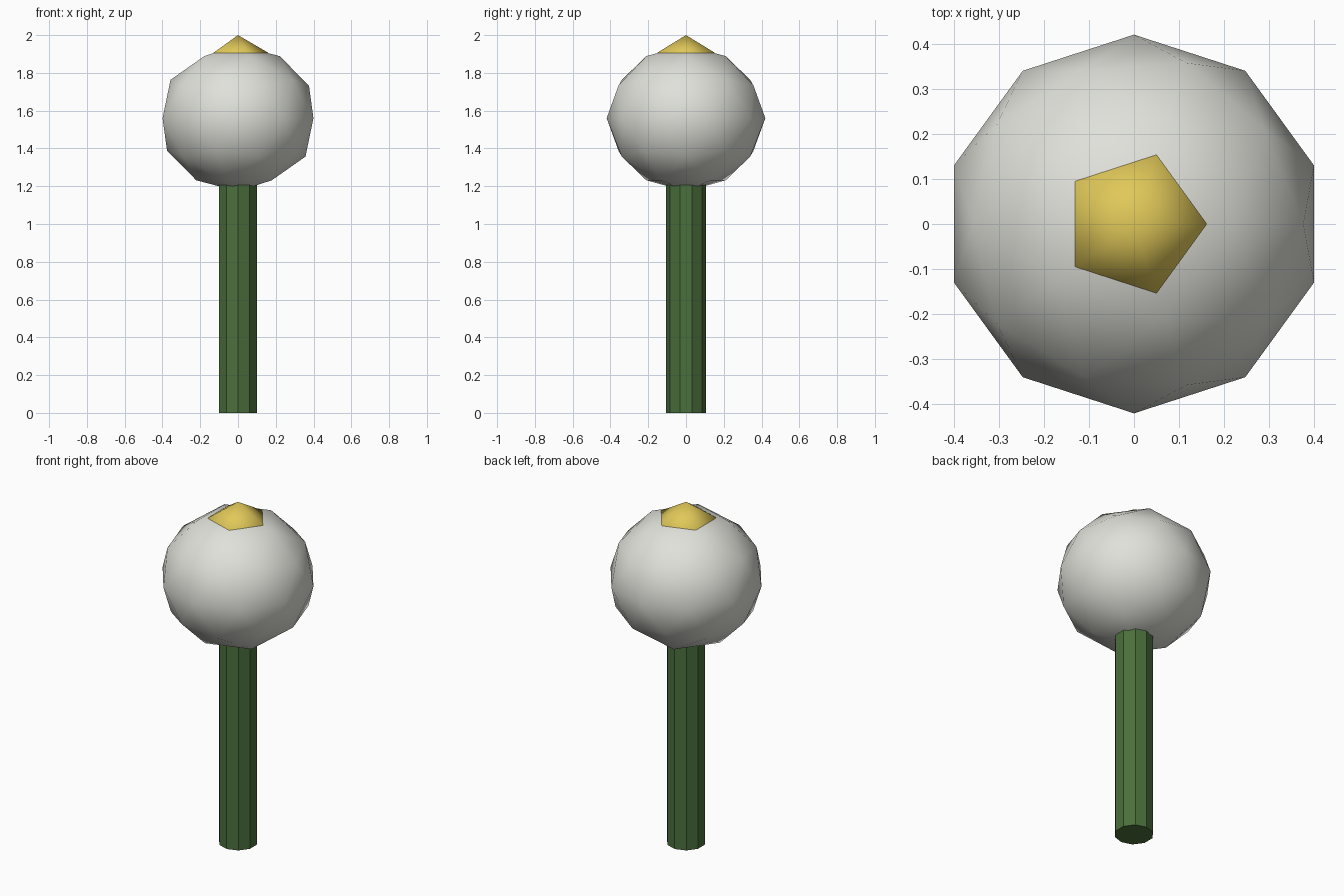
import bpy

if "Cube" in bpy.data.objects:
    bpy.data.objects.remove(bpy.data.objects["Cube"])


def material(name, rgb):
    m = bpy.data.materials.new(name)
    m.diffuse_color = (*rgb, 1)
    m.use_nodes = True
    m.node_tree.nodes["Principled BSDF"].inputs["Base Color"].default_value = m.diffuse_color
    return m


def finish(name, mat, scale=(1, 1, 1), smooth=False):
    ob = bpy.context.object
    ob.name = name
    ob.scale = scale
    bpy.ops.object.transform_apply(location=False, rotation=False, scale=True)
    ob.data.materials.append(mat)
    for p in ob.data.polygons:
        p.use_smooth = smooth
    return ob


green = material("stem green", (0.07, 0.16, 0.045))
white = material("petal white", (0.75, 0.75, 0.70))
yellow = material("centre yellow", (0.75, 0.58, 0.10))

# Stem: faceted post reaching just inside the bloom
bpy.ops.mesh.primitive_cylinder_add(vertices=10, radius=0.105, depth=1.22, location=(0, 0, 0.61))
finish("stem", green)

# Bloom: slightly flattened low-poly ball
bpy.ops.mesh.primitive_ico_sphere_add(subdivisions=2, radius=0.42, location=(0, 0, 1.56))
finish("bloom", white, (1, 1, 0.92), smooth=True)

# Centre: small icosahedron poking out of the top
bpy.ops.mesh.primitive_ico_sphere_add(subdivisions=1, radius=0.18, location=(0, 0, 1.83))
finish("bloom_centre", yellow, (1, 1, 0.17 / 0.18), smooth=True)
